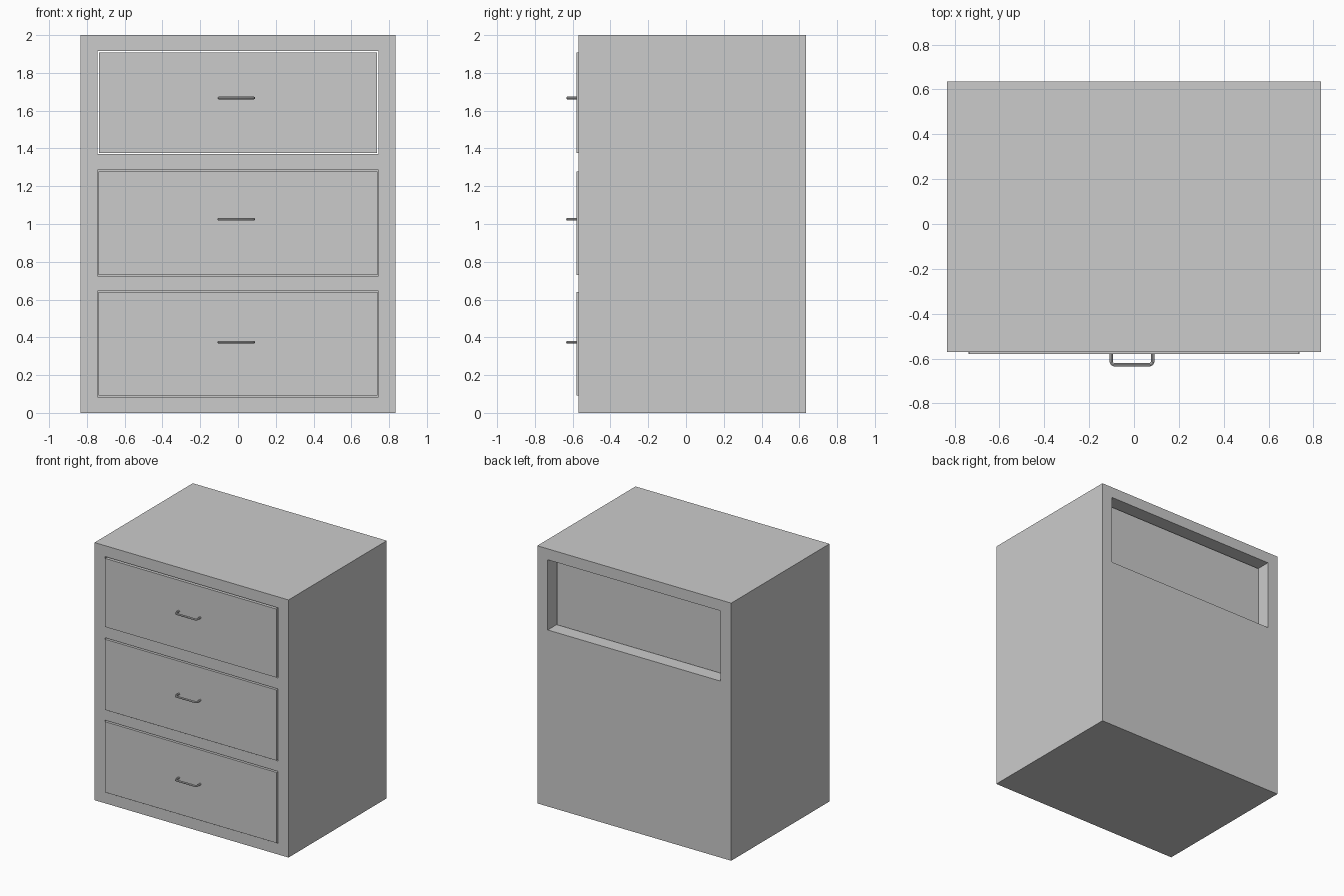
import bpy, bmesh
from mathutils import Vector

if "Cube" in bpy.data.objects:
    bpy.data.objects.remove(bpy.data.objects["Cube"])


def box(name, lo, hi):
    lo, hi = Vector(lo), Vector(hi)
    bm = bmesh.new()
    bmesh.ops.create_cube(bm, size=1)
    for v in bm.verts:
        v.co = (lo + hi) / 2 + Vector(c * s for c, s in zip(v.co, hi - lo))
    mesh = bpy.data.meshes.new(name)
    bm.to_mesh(mesh)
    bm.free()
    ob = bpy.data.objects.new(name, mesh)
    bpy.context.collection.objects.link(ob)
    return ob


def cut(target, lo, hi):
    cutter = box("cutter", lo, hi)
    cutter.hide_render = True
    mod = target.modifiers.new("cut", 'BOOLEAN')
    mod.operation, mod.solver, mod.object = 'DIFFERENCE', 'EXACT', cutter
    bpy.context.view_layer.objects.active = target
    bpy.ops.object.modifier_apply(modifier=mod.name)
    bpy.data.objects.remove(cutter)


def handle(name, z):
    # rounded U-shaped bar, swept with a small round section
    x0, x1, y0, y1, r = -0.101, 0.083, -0.572, -0.627, 0.012
    k = r * 0.3
    pts = [(x0, y0), (x0, y1 + r), (x0 + k, y1 + k), (x0 + r, y1),
           (x1 - r, y1), (x1 - k, y1 + k), (x1, y1 + r), (x1, y0)]
    cu = bpy.data.curves.new(name, 'CURVE')
    cu.dimensions = '3D'
    cu.bevel_depth, cu.bevel_resolution, cu.use_fill_caps = 0.0075, 2, True
    sp = cu.splines.new('POLY')
    sp.points.add(len(pts) - 1)
    for p, (x, y) in zip(sp.points, pts):
        p.co = (x, y, z, 1)
    ob = bpy.data.objects.new(name, cu)
    bpy.context.collection.objects.link(ob)
    bpy.ops.object.select_all(action='DESELECT')
    ob.select_set(True)
    bpy.context.view_layer.objects.active = ob
    bpy.ops.object.convert(target='MESH')
    bpy.ops.object.shade_smooth_by_angle()


FRONT, BACK, DRAWER_BACK = -0.57, 0.635, 0.535

# Name, opening z range, drawer z range, drawer half width, handle height, open at back
rows = [("top", 1.37, 1.915, 1.375, 1.907, 0.735, 1.667, True),
        ("middle", 0.725, 1.285, 0.731, 1.279, 0.738, 1.025, False),
        ("bottom", 0.085, 0.645, 0.091, 0.639, 0.738, 0.374, False)]

# Cabinet body with three drawer openings, the top one running right through
cabinet = box("cabinet", (-0.833, FRONT, 0), (0.833, BACK, 2))
for name, z0, z1, d0, d1, w, hz, through in rows:
    end = BACK + 0.1 if through else DRAWER_BACK + 0.01
    cut(cabinet, (-0.743, FRONT - 0.1, z0), (0.743, end, z1))

# Open-topped drawers with their handles
for name, z0, z1, d0, d1, w, hz, through in rows:
    drawer = box(name + "_drawer", (-w, -0.58, d0), (w, DRAWER_BACK, d1))
    cut(drawer, (-w + 0.04, -0.54, d0 + 0.04), (w - 0.04, DRAWER_BACK - 0.04, d1 + 0.1))
    handle(name + "_handle", hz)
